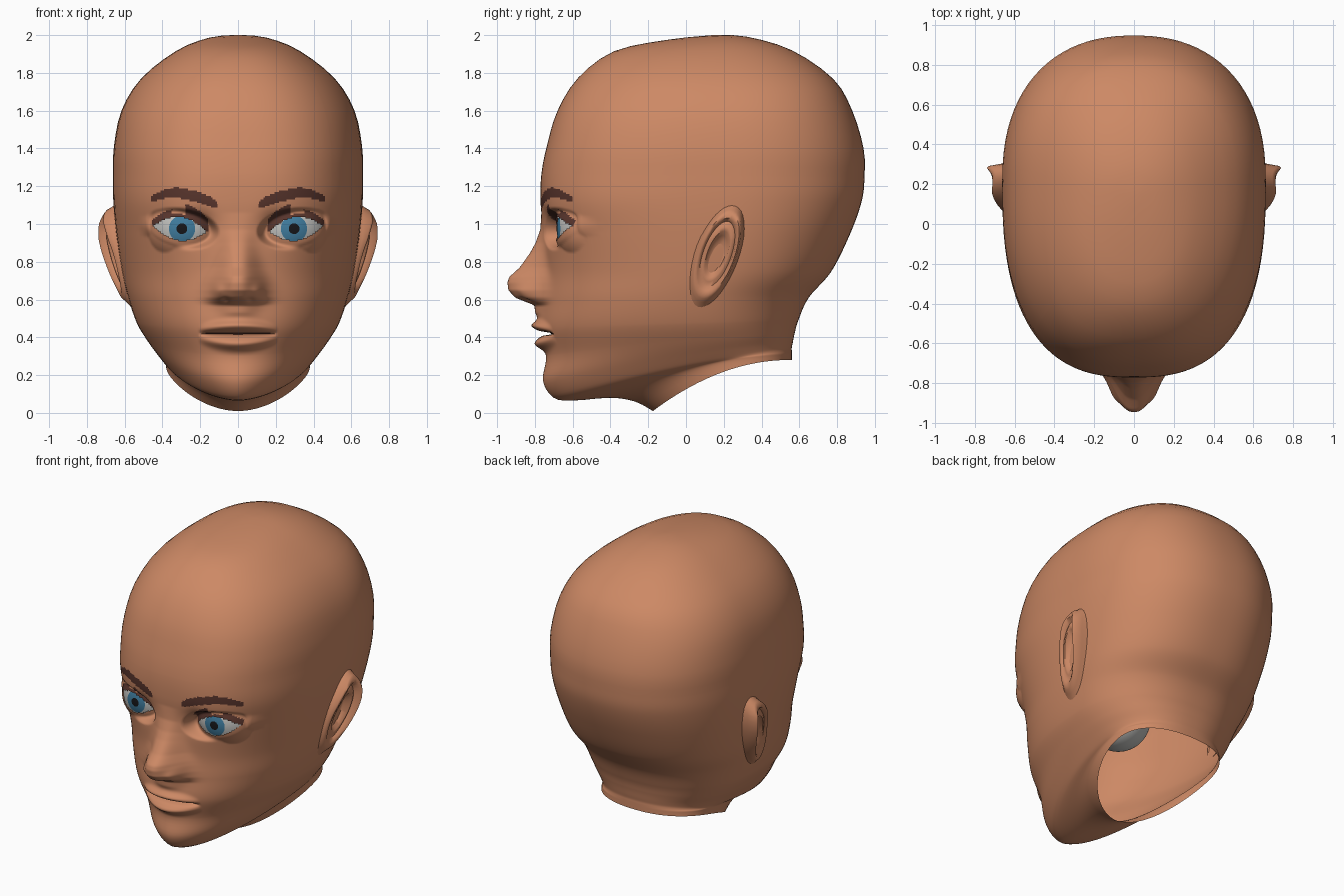
import bpy, bmesh
from math import sin, cos, pi, exp, hypot, sqrt, radians
from mathutils import Matrix, Vector

if "Cube" in bpy.data.objects:
    bpy.data.objects.remove(bpy.data.objects["Cube"])


def material(name, r, g, b):
    m = bpy.data.materials.new(name)
    m.use_nodes = True
    m.diffuse_color = (r, g, b, 1)
    m.node_tree.nodes["Principled BSDF"].inputs["Base Color"].default_value = (r, g, b, 1)
    return m


SKIN = material("skin", .61, .25, .13)
BROWN = material("brow brown", .10, .036, .026)
WHITE = material("eye white", .53, .53, .51)
BLUE = material("iris blue", .05, .2, .34)
BLACK = material("pupil black", .008, .008, .01)


def gauss(v, centre, spread):
    return exp(-((v - centre) / spread) ** 2)


def smooth(t):
    t = min(1, max(0, t))
    return t * t * (3 - 2 * t)


def curve(points, v):
    """Values of a polyline at v; the points ascend in their first number."""
    if v <= points[0][0]:
        return points[0][1:]
    for a, b in zip(points, points[1:]):
        if v <= b[0]:
            t = (v - a[0]) / (b[0] - a[0])
            return [p + (q - p) * t for p, q in zip(a[1:], b[1:])]
    return points[-1][1:]


def spline(a, b, c, d, t):
    return [q + .5 * t * (r - p + t * (2*p - 5*q + 4*r - s + t * (3*(q - r) + s - p)))
            for p, q, r, s in zip(a, b, c, d)]


def finish(bm, name, mats, angle=60):
    """Turn a left half into a smooth object mirrored across x."""
    mesh = bpy.data.meshes.new(name)
    bm.to_mesh(mesh)
    bm.free()
    ob = bpy.data.objects.new(name, mesh)
    bpy.context.collection.objects.link(ob)
    for m in mats:
        mesh.materials.append(m)
    mirror = ob.modifiers.new("mirror", "MIRROR")
    mirror.merge_threshold = .0005
    bpy.ops.object.select_all(action="DESELECT")
    ob.select_set(True)
    bpy.context.view_layer.objects.active = ob
    bpy.ops.object.shade_smooth_by_angle(angle=radians(angle))
    return ob


# Head rings: front y, front z, back y, back z, half width, front squareness
RINGS = [
    (.14, 2, .14, 2, 0, 2.2),
    (-.1, 1.975, .32, 1.992, .155, 2.2),
    (-.38, 1.915, .56, 1.92, .325, 2.3),
    (-.57, 1.775, .78, 1.768, .512, 2.4),
    (-.68, 1.6, .88, 1.6, .617, 2.5),
    (-.735, 1.42, .94, 1.4, .657, 2.6),
    (-.765, 1.27, .945, 1.25, .662, 2.6),
    (-.77, 1.12, .93, 1.12, .66, 2.6),
    (-.755, .95, .87, .95, .645, 2.4),
    (-.745, .75, .77, .75, .615, 2.2),
    (-.755, .6, .65, .61, .58, 2.15),
    (-.768, .45, .595, .49, .535, 2.1),
    (-.74, .3, .575, .42, .48, 2),
    (-.757, .17, .565, .37, .43, 1.87),
    (-.7, .08, .56, .345, .4, 1.78),
    (-.6, .065, .56, .33, .39, 1.78),
    (-.4, .08, .56, .315, .385, 1.8),
    (-.27, .06, .56, .3, .382, 1.85),
    (-.175, .01, .56, .28, .38, 1.9),
]
BACK = 2.3
STEPS = [3] * 6 + [16, 20, 24, 20, 18, 18] + [6] * 2 + [3] * 4

EYE = Vector((.28, -.485, .975))
EYE_R = .2

# Nose: z, projection, half width
NOSE = [(.48, 0, .1), (.53, .035, .09), (.57, .045, .1), (.585, .085, .12), (.61, .15, .128),
        (.65, .19, .126), (.69, .198, .12), (.72, .19, .113), (.77, .135, .1),
        (.85, .075, .088), (.9, .045, .08), (.97, .015, .075), (1.06, 0, .07)]
BROW = [(.11, 1.103, .018), (.15, 1.12, .026), (.22, 1.145, .028), (.32, 1.166, .027),
        (.38, 1.162, .025), (.46, 1.132, .015)]


def lid(x, z):
    """Position across the eye, height from its axis, half opening there."""
    u = (x - .307) / .14
    return u, z - .975 - .1 * (x - .307), .062 * (1 - u * u)


def sculpt(x, y, z):
    if y > -.25:
        return y
    # Nose, nostril wings and nostrils
    amp, width = curve(NOSE, z)
    y -= amp * exp(-(x / width) ** 2.5)
    y -= .025 * gauss(x, .105, .03) * gauss(z, .645, .04)
    y += .02 * gauss(x, .065, .02) * gauss(z, .6, .012)
    # Lips that taper to the corners, and the line between them
    k = max(0, 1 - (x / .21) ** 2)
    thin = .5 + .5 * k
    y -= k * (.05 * gauss(z, .42 + .043 * thin, .028 * thin)
              + .05 * gauss(z, .42 - .055 * thin, .032 * thin))
    y += .07 * k * gauss(z, .42, .009)
    # Eye socket and lids that hug the eyeball
    y += .045 * gauss(x, .2, .07) * gauss(z, .99, .07)
    u, dz, _ = lid(x, z)
    near = smooth((1.5 - hypot(u, dz / .075)) / .4)
    reach = EYE_R ** 2 - (x - EYE.x) ** 2 - (z - EYE.z) ** 2
    y += (EYE.y - sqrt(max(.006, reach)) - .013 - y) * near
    return min(y, EYE.y - sqrt(reach) - .008) if reach > 0 else y


# Head shell, open at the neck
angles = [.85 * j / 66 for j in range(66)]
angles += [.85 + (pi / 2 - .85) * j / 14 for j in range(14)]
angles += [pi / 2 + pi / 2 * j / 22 for j in range(23)]
rows = []
last = len(RINGS) - 1
for i, steps in enumerate(STEPS):
    around = [RINGS[min(last, max(0, i + k))] for k in (-1, 0, 1, 2)]
    rows += [(i + s / steps, spline(*around, s / steps)) for s in range(steps)]
rows.append((last, RINGS[last]))

bm = bmesh.new()
grid = []
for level, (yf, zf, yb, zb, w, n) in rows:
    bow = .07 * max(0, level - 11) / 7
    widest = .57 + .14 * gauss(level, 14.5, 3)
    line = []
    for a in angles:
        s = 0 if a == angles[-1] else min(1, sin(a))
        if a < pi / 2:
            t = widest * (1 - max(0, 1 - s ** n) ** (1 / n))
        else:
            t = widest + (1 - widest) * max(0, 1 - s ** BACK) ** (1 / BACK)
        x, y = w * s, yf + (yb - yf) * t
        z = zf + (zb - zf) * t + bow * 4 * t * (1 - t)
        line.append(bm.verts.new((x, sculpt(x, y, z), z)))
    grid.append(line)

for r0, r1 in zip(grid, grid[1:]):
    for j in range(len(angles) - 1):
        quad = (r0[j], r1[j], r1[j + 1], r0[j + 1])
        x, y, z = sum((v.co for v in quad), Vector()) / 4
        u, dz, h = lid(x, z)
        if y < -.3 and abs(u) < 1 and abs(dz) < h:
            continue                      # eye opening
        f = bm.faces.new(quad)
        if y > -.3:
            continue
        # Brows, upper lids and mouth line
        mid, thick = curve(BROW, x)
        brow = .11 < x < .46 and abs(z - mid) < thick
        shade = .075 if u < -.2 else .04 if u > .3 else .016
        lash = abs(u) < 1.06 and max(h, 0) <= dz < h + shade
        mouth = x < .17 and abs(z - .42) < .005
        if brow or lash or mouth:
            f.material_index = 1
bmesh.ops.remove_doubles(bm, verts=bm.verts, dist=.0004)
finish(bm, "head", [SKIN, BROWN])

# Eyeballs, coloured by the angle from the line of sight
bm = bmesh.new()
bmesh.ops.create_uvsphere(bm, u_segments=40, v_segments=44, radius=EYE_R)
turn = Matrix.Rotation(radians(5), 4, "Z") @ Matrix.Rotation(pi / 2, 4, "X")
gaze = turn @ Vector((0, 0, 1))
bmesh.ops.transform(bm, verts=bm.verts, matrix=Matrix.Translation(EYE) @ turn)
for f in bm.faces:
    off = (f.calc_center_median() - EYE).angle(gaze)
    f.material_index = 2 if off < radians(8) else 1 if off < radians(20) else 0
finish(bm, "eyeballs", [WHITE, BLUE, BLACK])

# Ears: outline scale and lift of each ring, from the root to the bowl
bm = bmesh.new()
rings = []
for scale, lift in [(1.2, -.5), (1.08, .3), (1, .95), (.92, 1.05), (.82, .9), (.74, .45),
                    (.62, .55), (.52, .5), (.42, 0), (.2, -.1), (.02, -.1)]:
    ring = []
    for k in range(36):
        a = 2 * pi * k / 36
        z = .84 + .235 * scale * sin(a)
        y = .165 + .105 * scale * cos(a) + .3 * (z - .84)
        root = min(.65, .585 + .2 * (z - .6))
        flare = .02 + (.03 + .035 * smooth((z - .6) / .3)) * smooth((y - .03) / .2)
        flare *= 1 - .6 * smooth((z - .98) / .14)
        ring.append(bm.verts.new((root + lift * flare, y, z)))
    rings.append(ring)
for r0, r1 in zip(rings, rings[1:]):
    for k in range(36):
        m = (k + 1) % 36
        bm.faces.new((r0[k], r0[m], r1[m], r1[k]))
bm.faces.new(rings[-1])
finish(bm, "ears", [SKIN])
